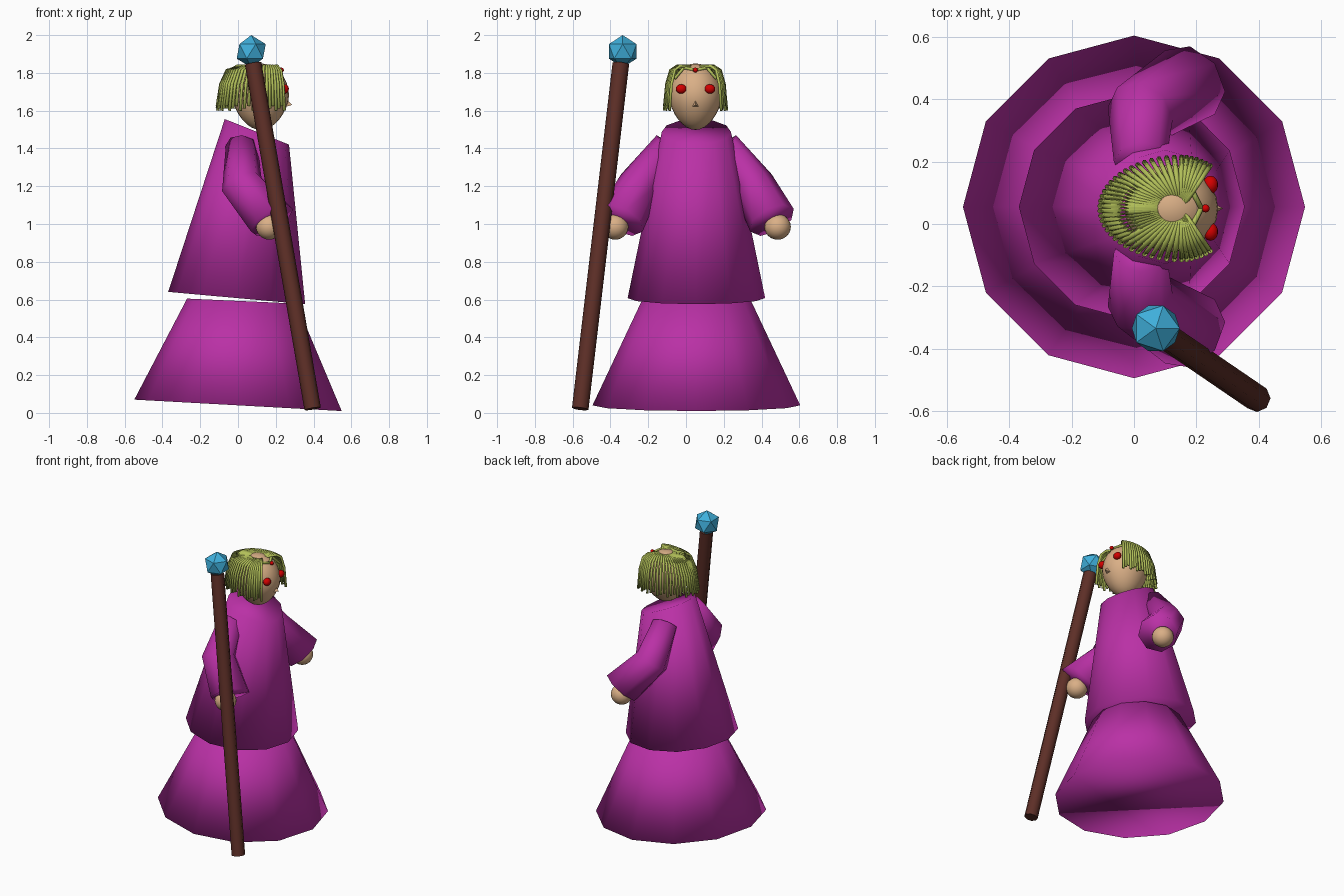
import bpy, bmesh, math
from mathutils import Vector

if "Cube" in bpy.data.objects:
    bpy.data.objects.remove(bpy.data.objects["Cube"])

YC = 0.055  # the figure's plane of symmetry; it faces +x


def material(name, rgb):
    m = bpy.data.materials.new(name)
    m.diffuse_color = (*rgb, 1)
    m.use_nodes = True
    m.node_tree.nodes["Principled BSDF"].inputs["Base Color"].default_value = m.diffuse_color
    return m


PURPLE = material("purple cloth", (0.49, 0.03, 0.38))
SKIN = material("skin", (0.70, 0.43, 0.24))
HAIR = material("yellow green hair", (0.45, 0.53, 0.10))
RED = material("red", (0.65, 0.0, 0.0))
WOOD = material("dark brown wood", (0.11, 0.028, 0.02))
BLUE = material("blue crystal", (0.05, 0.43, 0.71))


def finish(bm, name, mat, smooth=True):
    bmesh.ops.recalc_face_normals(bm, faces=bm.faces)
    for f in bm.faces:
        f.smooth = smooth
    me = bpy.data.meshes.new(name)
    bm.to_mesh(me)
    bm.free()
    me.materials.append(mat)
    ob = bpy.data.objects.new(name, me)
    bpy.context.collection.objects.link(ob)
    return ob


def loft(bm, rings, sides):
    """Capped tube through rings given as (centre, axis, radius)."""
    loops = []
    for c, axis, r in rings:
        a = Vector(axis).normalized()
        ref = Vector((1, 0, 0)) if abs(a.x) < 0.9 else Vector((0, 0, 1))
        u = (ref - a * ref.dot(a)).normalized()
        v = a.cross(u)
        loops.append([bm.verts.new(Vector(c) + r * (u * math.cos(t) + v * math.sin(t)))
                      for t in (2 * math.pi * i / sides for i in range(sides))])
    for p, q in zip(loops, loops[1:]):
        for i in range(sides):
            j = (i + 1) % sides
            bm.faces.new((p[i], p[j], q[j], q[i]))
    bm.faces.new(loops[0][::-1])
    bm.faces.new(loops[-1])


def tube(bm, points, r, sides):
    pts = [Vector(p) for p in points]
    n = len(pts) - 1
    loft(bm, [(p, pts[min(i + 1, n)] - pts[max(i - 1, 0)], r) for i, p in enumerate(pts)], sides)


def lofted(name, rings, sides, mat):
    bm = bmesh.new()
    loft(bm, rings, sides)
    return finish(bm, name, mat)


def ball(name, centre, scale, mat, seg=20, rings=12):
    bm = bmesh.new()
    bmesh.ops.create_uvsphere(bm, u_segments=seg, v_segments=rings, radius=1)
    for v in bm.verts:
        v.co = Vector(centre) + Vector(a * b for a, b in zip(v.co, scale))
    return finish(bm, name, mat)


# Robe: flared skirt and overlapping tunic, both leaning slightly forward
lofted("skirt", [((0, YC, 0.04), (0.055, 0, 1), 0.55),
                 ((0.02, YC, 0.592), (0.045, 0, 1), 0.29)], 12, PURPLE)
lofted("tunic", [((-0.007, YC, 0.608), (0.09, 0, 1), 0.364),
                 ((0.10, YC, 1.488), (0.397, 0, 1), 0.183)], 12, PURPLE)

# Sleeves and hands, mirrored
for side, s in (("left", 1), ("right", -1)):
    lofted(side + "_sleeve", [
        ((0.02, YC + s * 0.15, 1.41), (-0.1, s * 0.7, -0.7), 0.085),
        ((0.02, YC + s * 0.30, 1.21), (0.45, s * 0.55, -1), 0.112),
        ((0.18, YC + s * 0.40, 1.02), (0.5, s * 0.4, -0.77), 0.13)], 8, PURPLE)
    ball(side + "_hand", (0.165, YC + s * 0.43, 0.985), (0.07, 0.07, 0.068), SKIN)

# Head: egg shape narrowing to the chin
head = ball("head", (0, 0, 0), (0.15, 0.14, 0.17), SKIN, 24, 16)
for v in head.data.vertices:
    k = 1 - 0.9 * max(0, -v.co.z - 0.02)
    if v.co.z < 0:
        v.co.z *= 1.07
    v.co = Vector((v.co.x * k + 0.12, v.co.y * k + 0.05, v.co.z + 1.68))

# Face: eyes, forehead jewel and pointed nose
for side, y in (("left", 0.126), ("right", -0.025)):
    ball(side + "_eye", (0.246, y, 1.715), (0.024, 0.029, 0.025), RED, 14, 8)
ball("forehead_jewel", (0.23, 0.05, 1.815), (0.013, 0.013, 0.013), RED, 12, 8)
bm = bmesh.new()
base = [bm.verts.new(p) for p in ((0.25, 0.03, 1.62), (0.25, 0.07, 1.62), (0.255, 0.05, 1.665))]
tip = bm.verts.new((0.286, 0.05, 1.63))
bm.faces.new(base)
for i in range(3):
    bm.faces.new((base[i], base[(i + 1) % 3], tip))
finish(bm, "nose", SKIN, False)

# Hair: strands radiating from the crown and falling round the back and sides
bm = bmesh.new()
COUNT = 46
for i in range(COUNT):
    t = math.radians(56 + 248 * i / (COUNT - 1))
    rx = 0.26 if math.cos(t) < 0 else 0.17
    dx, dy = rx * math.cos(t), 0.165 * math.sin(t)
    end = 1.60 + 0.012 * (i % 3)
    tube(bm, [(0.15 + k * dx, 0.05 + k * dy, z) for k, z in
              ((0.05, 1.832), (0.6, 1.836), (0.8, 1.815), (0.93, 1.74), (1.0, end))], 0.0085, 6)
# Front fringe strands meeting above the jewel
for s in (1, -1):
    tube(bm, [(0.15, 0.05 + s * 0.11, 1.826), (0.19, 0.05 + s * 0.05, 1.826),
              (0.215, 0.05, 1.815)], 0.009, 6)
    tube(bm, [(0.14, 0.05, 1.835), (0.18, 0.05 + s * 0.06, 1.83),
              (0.215, 0.05 + s * 0.11, 1.77)], 0.009, 6)
finish(bm, "hair", HAIR)

# Staff with a faceted crystal
foot, top = Vector((0.395, -0.56, 0.022)), Vector((0.08, -0.345, 1.85))
staff = lofted("staff", [(foot, top - foot, 0.044), (top, top - foot, 0.044)], 8, WOOD)
bpy.context.view_layer.objects.active = staff
staff.select_set(True)
bpy.ops.object.shade_smooth_by_angle(angle=math.radians(50))
bm = bmesh.new()
bmesh.ops.create_icosphere(bm, subdivisions=1, radius=0.086)
bmesh.ops.translate(bm, verts=bm.verts, vec=(0.07, -0.335, 1.914))
finish(bm, "staff_crystal", BLUE, False)
